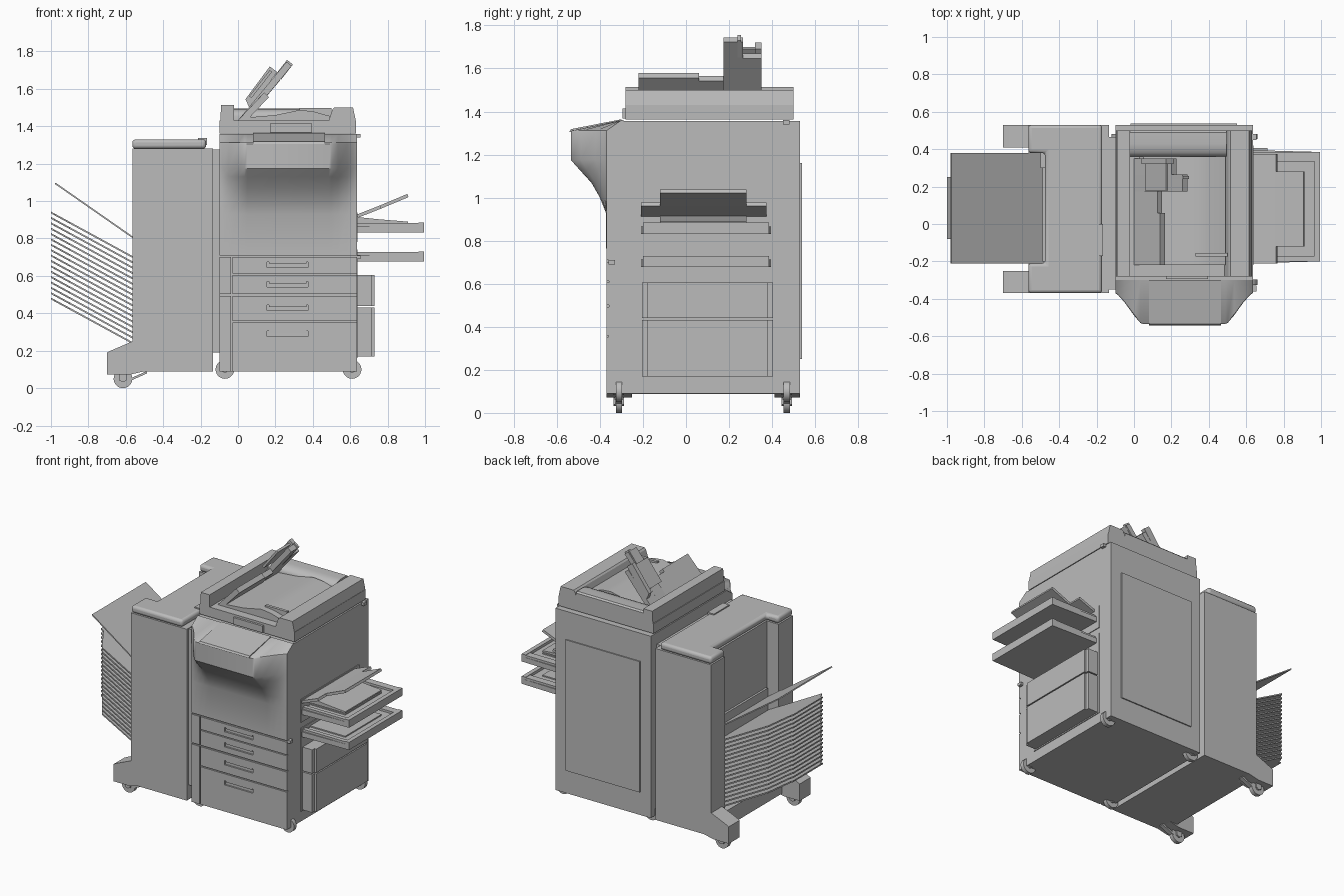
import bpy, bmesh, math
from mathutils import Vector, Matrix

cube = bpy.data.objects.get("Cube")
if cube:
    bpy.data.objects.remove(cube, do_unlink=True)

grey = bpy.data.materials.new("office grey")
grey.use_nodes = True
grey.diffuse_color = (0.5, 0.5, 0.5, 1)
grey.node_tree.nodes["Principled BSDF"].inputs["Base Color"].default_value = (0.5, 0.5, 0.5, 1)


def finish(name, bm, bevel=0, smooth=False):
    bmesh.ops.recalc_face_normals(bm, faces=bm.faces)
    mesh = bpy.data.meshes.new(name)
    bm.to_mesh(mesh)
    bm.free()
    mesh.materials.append(grey)
    ob = bpy.data.objects.new(name, mesh)
    bpy.context.collection.objects.link(ob)
    if bevel:
        mod = ob.modifiers.new("Rounded edges", 'BEVEL')
        mod.width, mod.segments = bevel, 3
    if smooth:
        bpy.ops.object.select_all(action='DESELECT')
        ob.select_set(True)
        bpy.context.view_layer.objects.active = ob
        bpy.ops.object.shade_smooth_by_angle(angle=math.radians(35))
    return ob


def boxes(name, *specs, bevel=0):
    """Each spec is x0, x1, y0, y1, z0, z1."""
    bm = bmesh.new()
    for x0, x1, y0, y1, z0, z1 in specs:
        m = Matrix.Translation(((x0 + x1) / 2, (y0 + y1) / 2, (z0 + z1) / 2))
        bmesh.ops.create_cube(bm, size=1, matrix=m @ Matrix.Diagonal((x1 - x0, y1 - y0, z1 - z0, 1)))
    return finish(name, bm, bevel, bevel > 0)


def prism(name, axis, pts, a, b, bevel=0, smooth=False):
    """Extrude a profile along an axis from a to b."""
    place = {'x': lambda p, t: (t, p[0], p[1]),
             'y': lambda p, t: (p[0], t, p[1]),
             'z': lambda p, t: (p[0], p[1], t)}[axis]
    bm = bmesh.new()
    face = bm.faces.new([bm.verts.new(place(p, a)) for p in pts])
    ext = bmesh.ops.extrude_face_region(bm, geom=[face])
    shift = Vector(place((0, 0), b - a))
    bmesh.ops.translate(bm, vec=shift, verts=[v for v in ext["geom"] if isinstance(v, bmesh.types.BMVert)])
    return finish(name, bm, bevel, smooth or bevel > 0)


def slab(name, p, q, thick, y0, y1):
    """Tilted plate: its upper line runs from p to q in x and z."""
    d = (Vector(q) - Vector(p)).normalized()
    n = Vector((d.y, -d.x)) * thick
    return prism(name, 'y', [p, q, tuple(Vector(q) + n), tuple(Vector(p) + n)], y0, y1)


def caster(name, x, y, z, r):
    bm = bmesh.new()
    for w, rad in ((0.028, r), (0.05, r * 0.35)):
        m = Matrix.Translation((x, y, z)) @ Matrix.Rotation(math.pi / 2, 4, 'X')
        bmesh.ops.create_cone(bm, cap_ends=True, segments=24, radius1=rad, radius2=rad, depth=w, matrix=m)
    finish(name, bm, 0, True)
    boxes(name + "_fork", *[(x - 0.02, x + 0.02, y + s - 0.004, y + s + 0.004, z - 0.01, z + 0.055)
                            for s in (-0.021, 0.021)])


# Main cabinet
prism("main_cabinet", 'x', [(-0.36, 0.09), (0.53, 0.09), (0.53, 1.355), (-0.3, 1.355), (-0.355, 1.3)], -0.1, 0.635)
boxes("rear_cover", (-0.02, 0.55, 0.53, 0.538, 0.25, 1.16))
boxes("front_left_strip", (-0.1, -0.038, -0.37, -0.35, 0.09, 0.492), (-0.1, -0.038, -0.37, -0.35, 0.502, 0.7))

# Paper drawers, each a frame around a recessed grip
hx0, hx1 = 0.155, 0.375
for i, (z0, z1, hz) in enumerate([(0.09, 0.352, 0.29), (0.36, 0.492, 0.43), (0.502, 0.605, 0.555), (0.612, 0.7, 0.66)]):
    lo, hi = hz - 0.015, hz + 0.015
    boxes(f"drawer_{i + 1}",
          (-0.03, hx0, -0.37, -0.35, z0, z1), (hx1, 0.635, -0.37, -0.35, z0, z1),
          (hx0, hx1, -0.37, -0.35, z0, lo), (hx0, hx1, -0.37, -0.35, hi, z1),
          (hx0 + 0.01, hx1 - 0.01, -0.367, -0.35, hi - 0.01, hi))

# Bulging front cover, lofted from rows of (height, base y, depth)
rows = [(0.71, -0.37, 0), (0.93, -0.37, 0.002), (1.0, -0.37, 0.03), (1.07, -0.37, 0.07), (1.13, -0.37, 0.125),
        (1.175, -0.37, 0.165), (1.305, -0.37, 0.165), (1.312, -0.368, 0.16), (1.36, -0.3, 0)]
half = [(-0.1, 0), (-0.085, 0.06), (-0.05, 0.3), (0.0, 0.72), (0.035, 0.97), (0.05, 1)]
cols = half + [(0.535 - x, f) for x, f in reversed(half)]
bm = bmesh.new()
grid = []
for z, base, depth in rows:
    line = [(-0.1, -0.29, z)] + [(x, base - depth * f, z) for x, f in cols] + [(0.635, -0.29, z)]
    grid.append([bm.verts.new(p) for p in line])
for r0, r1 in zip(grid, grid[1:]):
    for j in range(len(r0) - 1):
        bm.faces.new((r0[j], r0[j + 1], r1[j + 1], r1[j]))
finish("front_cover", bm, 0, True)
prism("control_shelf", 'x', [(-0.3, 1.364), (-0.535, 1.318), (-0.542, 1.305), (-0.3, 1.305)], 0.08, 0.465)

# Scanner and document feeder
boxes("scanner_base", (-0.1, 0.632, -0.28, 0.5, 1.362, 1.43))
boxes("scanner_handle", (0.17, 0.395, -0.295, -0.27, 1.368, 1.415))
prism("feeder_left_rail", 'y', [(-0.095, 1.43), (-0.09, 1.515), (-0.022, 1.515), (-0.022, 1.43)], -0.28, 0.5)
prism("feeder_right_block", 'y', [(0.485, 1.43), (0.505, 1.49), (0.515, 1.5), (0.615, 1.5), (0.63, 1.43)], -0.28, 0.5)
hump = [(0.36, 1.43), (0.36, 1.455)]
hump += [(0.43 - 0.07 * math.cos(a), 1.455 + 0.04 * math.sin(a)) for a in (0.4, 0.8, 1.2, 1.57)]
hump += [(0.49, 1.495), (0.5, 1.485), (0.5, 1.43)]
prism("feeder_rear_hump", 'x', hump, -0.022, 0.495, 0, True)
prism("document_bed", 'y', [(0.03, 1.43), (0.05, 1.447), (0.2, 1.46), (0.33, 1.487), (0.4, 1.48), (0.49, 1.455),
                            (0.49, 1.43)], -0.22, 0.36, 0, True)
boxes("document_stop", (0.33, 0.5, -0.175, -0.155, 1.43, 1.497))

# Tilted document tray in stepped sections: end point, then y range
for i, (ex, ez, y0, y1) in enumerate([(0.14, 1.58, -0.22, 0.06), (0.125, 1.565, 0.06, 0.175),
                                      (0.26, 1.745, 0.175, 0.265), (0.2, 1.67, 0.265, 0.35)]):
    slab(f"document_tray_{i + 1}", (0.0, 1.432), (ex, ez), 0.035, y0, y1)
slab("document_tray_tip", (0.2, 1.675), (0.262, 1.755), 0.04, 0.24, 0.256)
prism("document_guide", 'y', [(0.04, 1.545), (0.17, 1.72), (0.21, 1.69), (0.09, 1.53), (0.06, 1.5)], 0.32, 0.35)
slab("document_guide_plate", (0.06, 1.56), (0.17, 1.7), 0.015, 0.18, 0.32)

# Side paper unit on the right
boxes("side_feed_panel", (0.63, 0.64, -0.22, 0.42, 0.16, 0.74), (0.63, 0.64, -0.22, 0.42, 0.78, 0.94))
for name, z0, z1 in (("side_cabinet_lower", 0.168, 0.432), ("side_cabinet_upper", 0.44, 0.605)):
    boxes(name, (0.635, 0.73, -0.18, 0.382, z0, z1), (0.635, 0.715, -0.205, 0.405, z0, z1))

# Two bypass trays with raised rims
for name, z in (("upper_side_tray", 0.832), ("lower_side_tray", 0.677)):
    prism(name, 'z', [(0.63, -0.21), (0.995, -0.2), (0.995, 0.385), (0.63, 0.395)], z, z + 0.035)
    boxes(name + "_rim", (0.965, 0.995, -0.2, 0.385, z + 0.035, z + 0.053),
          (0.64, 0.965, -0.2, -0.17, z + 0.035, z + 0.05), (0.64, 0.965, 0.335, 0.385, z + 0.035, z + 0.05))
    boxes(name + "_plate", (0.635, 0.91, -0.12, 0.28, z + 0.035, z + 0.043))
prism("bypass_wedge", 'y', [(0.635, 0.88), (0.635, 0.915), (0.76, 0.902), (0.91, 0.89), (0.91, 0.88)], -0.12, 0.28)
slab("exit_tray_base", (0.635, 0.928), (0.76, 0.977), 0.018, -0.21, 0.375)
slab("exit_tray_extension", (0.75, 0.973), (0.905, 1.038), 0.018, -0.12, 0.28)
boxes("side_hinges", *[(0.63, 0.655, y - 0.015, y + 0.015, z, z + 0.02) for y, z in ((0.465, 1.34), (-0.345, 0.69))])

# Bridge between the two cabinets
boxes("bridge", (-0.14, -0.095, -0.35, 0.465, 0.19, 1.275))

# Finisher cabinet, open on its outer side
shape = [(-0.565, -0.37), (-0.135, -0.37), (-0.135, 0.53), (-0.565, 0.53),
         (-0.565, 0.38), (-0.475, 0.38), (-0.475, -0.21), (-0.565, -0.21)]
prism("finisher_cabinet", 'z', shape, 0.088, 1.28)
lid = [(min(x, -0.17), y) for x, y in shape]
prism("finisher_lid", 'z', lid, 1.28, 1.33, 0.018)
boxes("finisher_latch", (-0.215, -0.165, -0.17, 0.0, 1.3, 1.338))
boxes("finisher_sill", (-0.565, -0.47, -0.215, 0.385, 0.088, 0.2))
boxes("finisher_inner_plate", (-0.49, -0.47, -0.2, 0.3, 0.2, 0.82))
boxes("finisher_inner_post", (-0.5, -0.47, 0.3, 0.38, 0.2, 1.25))

# Sorter bins
slab("top_bin", (-0.98, 1.092), (-0.475, 0.74), -0.008, -0.21, 0.38)
count = 17
outline = [(-0.475, -0.21), (-0.9, -0.21), (-0.98, -0.08), (-1.0, -0.08),
           (-1.0, 0.25), (-0.98, 0.25), (-0.9, 0.38), (-0.475, 0.38)]
for i in range(count):
    ob = prism(f"sorter_bin_{i + 1}", 'z', outline, -0.006, 0.004)
    rise = 0.48 + 0.46 * i / (count - 1)
    for v in ob.data.vertices:
        v.co.z += rise - 0.545 * (v.co.x + 1)

# Feet and casters
for side, y0 in (("front", -0.37), ("rear", 0.41)):
    prism(side + "_foot", 'y', [(-0.7, 0.072), (-0.7, 0.19), (-0.67, 0.205), (-0.565, 0.25), (-0.5, 0.25),
                                (-0.5, 0.09), (-0.58, 0.072)], y0, y0 + 0.12)
    yc = y0 + 0.058
    caster(side + "_finisher_caster", -0.615, yc, 0.05, 0.05)
    slab(side + "_caster_brake", (-0.58, 0.05), (-0.49, 0.09), 0.012, yc - 0.015, yc + 0.015)
    for end, x in (("left", 0.61), ("right", -0.07)):
        caster(f"{side}_{end}_caster", x, yc, 0.1, 0.05)
